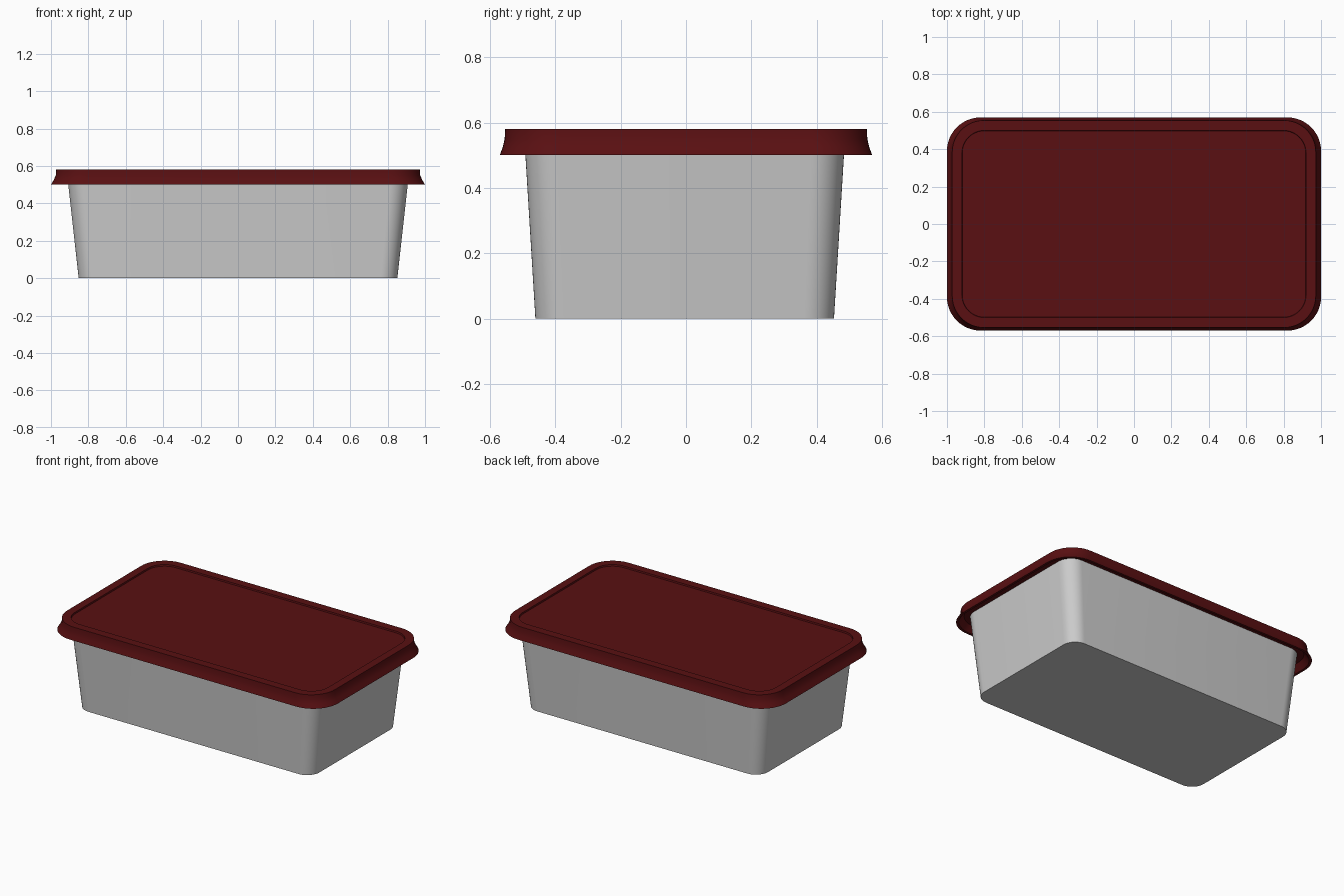
import bpy, bmesh, math

if "Cube" in bpy.data.objects:
    bpy.data.objects.remove(bpy.data.objects["Cube"])


def rounded_rect(hx, hy, r, z, cy=0.0, n=12):
    """Points around a rounded rectangle, counter-clockwise."""
    pts = []
    for q, (sx, sy) in enumerate([(1, 1), (-1, 1), (-1, -1), (1, -1)]):
        for i in range(n + 1):
            a = (q + i / n) * math.pi / 2
            pts.append((sx * (hx - r) + r * math.cos(a),
                        cy + sy * (hy - r) + r * math.sin(a), z))
    return pts


def loft(name, sections, cy=0.0, colour=None):
    """Skin a stack of (half_x, half_y, radius, z) sections, capped at both ends."""
    bm = bmesh.new()
    rings = [[bm.verts.new(p) for p in rounded_rect(*s, cy=cy)] for s in sections]
    for a, b in zip(rings, rings[1:]):
        for i in range(len(a)):
            j = (i + 1) % len(a)
            bm.faces.new((a[i], a[j], b[j], b[i]))
    bm.faces.new(rings[0][::-1])
    bm.faces.new(rings[-1])
    bmesh.ops.recalc_face_normals(bm, faces=bm.faces)
    mesh = bpy.data.meshes.new(name)
    bm.to_mesh(mesh)
    bm.free()
    ob = bpy.data.objects.new(name, mesh)
    bpy.context.collection.objects.link(ob)
    if colour:
        mat = bpy.data.materials.new(name + "_colour")
        mat.diffuse_color = colour
        mat.use_nodes = True
        mat.node_tree.nodes["Principled BSDF"].inputs["Base Color"].default_value = mat.diffuse_color
        mesh.materials.append(mat)
    bpy.ops.object.select_all(action='DESELECT')
    ob.select_set(True)
    bpy.context.view_layer.objects.active = ob
    bpy.ops.object.shade_smooth_by_angle(angle=math.radians(30))
    return ob


# Tapered tub: outside wall up to the rim, then inside wall down to the floor
loft("container", [
    (0.852, 0.457, 0.09, 0.0),
    (0.912, 0.490, 0.10, 0.54),
    (0.892, 0.470, 0.08, 0.54),
    (0.834, 0.439, 0.07, 0.02),
], cy=-0.004)

# Lid: underside, hollow skirt, flared edge, flat rim, recessed top panel
loft("lid", [
    (0.955, 0.530, 0.15, 0.54),
    (0.985, 0.555, 0.17, 0.50),
    (1.000, 0.570, 0.18, 0.50),
    (0.985, 0.561, 0.175, 0.525),
    (0.974, 0.555, 0.17, 0.55),
    (0.972, 0.554, 0.17, 0.58),
    (0.920, 0.500, 0.12, 0.58),
    (0.918, 0.498, 0.118, 0.57),
], colour=(0.10, 0.005, 0.006, 1))
